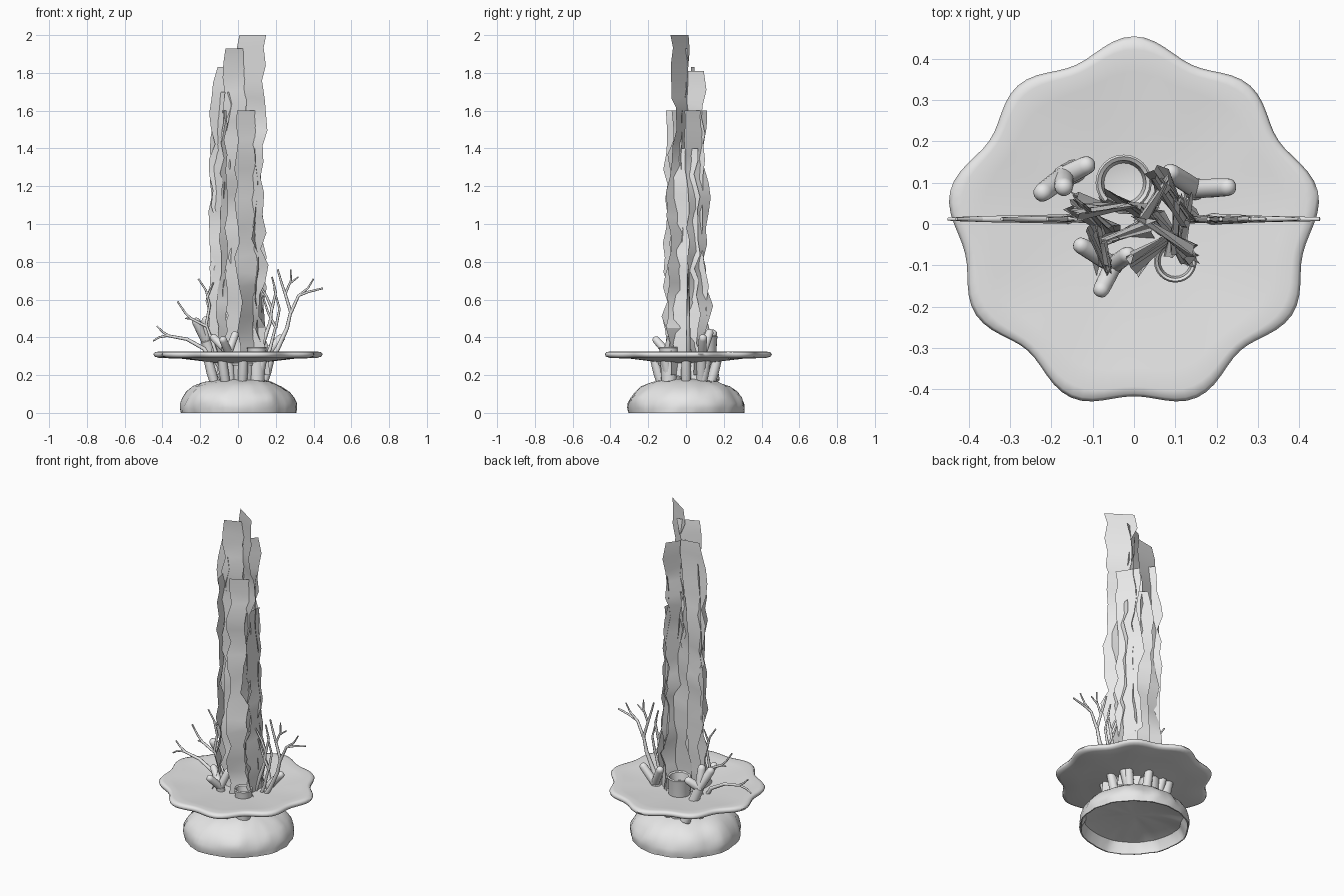
import bpy, bmesh, random
from math import sin, cos, pi, radians
from mathutils import Vector, noise

random.seed(11)
if "Cube" in bpy.data.objects:
    bpy.data.objects.remove(bpy.data.objects["Cube"])

GREY = (0.8, 0.8, 0.8, 1)
mat = bpy.data.materials.new("pale_grey")
mat.use_nodes = True
mat.diffuse_color = GREY
mat.node_tree.nodes["Principled BSDF"].inputs["Base Color"].default_value = GREY


def finish(name, bm, angle=40, solid=True):
    if solid:
        bmesh.ops.recalc_face_normals(bm, faces=bm.faces)
    mesh = bpy.data.meshes.new(name)
    bm.to_mesh(mesh)
    bm.free()
    mesh.materials.append(mat)
    obj = bpy.data.objects.new(name, mesh)
    bpy.context.collection.objects.link(obj)
    bpy.ops.object.select_all(action='DESELECT')
    obj.select_set(True)
    bpy.context.view_layer.objects.active = obj
    bpy.ops.object.shade_smooth_by_angle(angle=radians(angle))


def bridge(bm, rings):
    for a, b in zip(rings, rings[1:]):
        n = len(a)
        for i in range(n):
            j = (i + 1) % n
            bm.faces.new((a[i], a[j], b[j], b[i]))


def lathe(name, profile, sides, centre=(0, 0), shape=None, angle=40):
    """Turn a radius/height profile; shape may displace each point."""
    bm = bmesh.new()
    rings = []
    for r, z in profile:
        ring = []
        for i in range(sides):
            t = 2 * pi * i / sides
            p = Vector((r * cos(t), r * sin(t), z))
            if shape:
                p = shape(p, t)
            ring.append(bm.verts.new(p + Vector((*centre, 0))))
        rings.append(ring)
    bridge(bm, rings)
    bmesh.ops.remove_doubles(bm, verts=bm.verts, dist=0.0002)
    finish(name, bm, angle)


def add_tube(bm, points, radii, sides):
    """Sweep a tapering round tube along a path."""
    pts = [Vector(p) for p in points]
    rings = []
    for k, p in enumerate(pts):
        d = pts[min(k + 1, len(pts) - 1)] - pts[max(k - 1, 0)]
        q = Vector((0, 0, 1)).rotation_difference(d)
        rings.append([bm.verts.new(p + q @ Vector((radii[k] * cos(2 * pi * i / sides),
                                                   radii[k] * sin(2 * pi * i / sides), 0)))
                      for i in range(sides)])
    bridge(bm, rings)
    bm.faces.new(rings[0][::-1])
    bm.faces.new(rings[-1])


# Lumpy rock base with a shallow hollow underneath
def lumpy(p, t):
    n = noise.noise(p * 8) * 0.012 + noise.noise(p * 18) * 0.009
    q = p + Vector((p.x, p.y, 0.1)).normalized() * n
    q.z = 0 if p.z == 0 else max(q.z, 0.005)
    return q


lathe("rock_base", [(0, 0.085), (0.1, 0.084), (0.2, 0.078), (0.275, 0.065), (0.292, 0.03), (0.297, 0),
                    (0.304, 0), (0.308, 0.025), (0.307, 0.05), (0.295, 0.08), (0.272, 0.11),
                    (0.235, 0.14), (0.18, 0.163), (0.12, 0.175), (0.06, 0.18), (0, 0.182)],
      72, shape=lumpy, angle=45)


# Scalloped plate with nine lobes
def scallop(p, t):
    r = Vector((p.x, p.y)).length / 0.44
    k = 1 + (0.043 * cos(9 * (t - pi / 2)) + 0.02 * cos(4 * t) - 0.025) * r ** 3
    return Vector((p.x * k, p.y * k, p.z))


lathe("scalloped_plate", [(0, 0.295), (0.12, 0.3), (0.25, 0.31), (0.36, 0.32), (0.41, 0.325),
                          (0.43, 0.322), (0.438, 0.311), (0.433, 0.298), (0.41, 0.291),
                          (0.3, 0.287), (0.2, 0.275), (0.1, 0.262), (0, 0.258)],
      108, shape=scallop, angle=60)


# Open barrel sponges
def barrel(name, x, y, r, top):
    lathe(name, [(0, 0.15), (r * 0.75, 0.15), (r * 0.85, 0.25), (r * 0.95, top - 0.02),
                 (r, top - 0.006), (r * 0.93, top), (r * 0.8, top - 0.006),
                 (r * 0.7, top - 0.05), (0, top - 0.06)], 24, (x, y))


barrel("rear_barrel", -0.025, 0.1, 0.068, 0.41)
barrel("front_barrel", 0.1, -0.09, 0.052, 0.35)
barrel("centre_barrel", 0.03, -0.08, 0.07, 0.27)


# Blunt finger coral clusters, each a stem that forks into tips
def fingers(name, root, fork, tips, r):
    bm = bmesh.new()
    a, f = Vector(root), Vector(fork)
    add_tube(bm, [a, a.lerp(f, 0.5), f, f + (f - a).normalized() * r * 0.6],
             [r * 1.2, r * 1.2, r * 1.15, r * 0.6], 16)
    for tip in tips:
        b = Vector(tip)
        d = (b - f).normalized() * r
        add_tube(bm, [f - d * 0.5, f.lerp(b, 0.4), b - d, b - d * 0.45, b - d * 0.1, b],
                 [r, r, r * 0.95, r * 0.85, r * 0.5, r * 0.15], 14)
    finish(name, bm)


fingers("left_fingers", (-0.1, 0.15, 0.17), (-0.17, 0.115, 0.38),
        [(-0.23, 0.07, 0.5), (-0.17, 0.085, 0.51), (-0.1, 0.15, 0.43)], 0.024)
fingers("right_fingers", (0.1, 0.08, 0.17), (0.15, 0.085, 0.31),
        [(0.24, 0.09, 0.41), (0.08, 0.13, 0.44)], 0.023)
fingers("front_fingers", (-0.04, -0.08, 0.17), (-0.05, -0.1, 0.32),
        [(-0.085, -0.17, 0.4), (-0.14, -0.045, 0.41), (-0.01, -0.07, 0.43)], 0.021)

# Leaning stubs between the rock and the plate
bm = bmesh.new()
for i in range(9):
    t = 2 * pi * i / 9
    p = Vector((0.13 * cos(t), 0.13 * sin(t), 0.15))
    add_tube(bm, [p, p * 1.15 + Vector((0, 0, 0.04)), p * 1.3 + Vector((0, 0, 0.09))],
             [0.024, 0.026, 0.024], 12)
finish("lower_stubs", bm)


# Flat branching sea fans
def fan(name, limbs):
    bm = bmesh.new()
    for r, path in limbs:
        n = len(path) - 1
        add_tube(bm, [(x, 0.012, z) for x, z in path],
                 [r * (1 - 0.45 * k / n) for k in range(n + 1)], 8)
    finish(name, bm, 60)


fan("right_fan", [
    (0.015, [(0.1, 0.17), (0.21, 0.34), (0.26, 0.45), (0.28, 0.54)]),
    (0.009, [(0.28, 0.53), (0.32, 0.62), (0.37, 0.64), (0.45, 0.66)]),
    (0.007, [(0.32, 0.62), (0.37, 0.66), (0.4, 0.71)]),
    (0.009, [(0.28, 0.53), (0.25, 0.63), (0.23, 0.69), (0.21, 0.76)]),
    (0.007, [(0.25, 0.63), (0.28, 0.7), (0.28, 0.76)]),
    (0.006, [(0.28, 0.69), (0.32, 0.72)])])
fan("inner_fan", [
    (0.013, [(0.07, 0.17), (0.13, 0.36), (0.17, 0.48), (0.18, 0.56)]),
    (0.008, [(0.18, 0.55), (0.15, 0.62), (0.11, 0.68)]),
    (0.008, [(0.18, 0.55), (0.2, 0.64), (0.18, 0.72)])])
fan("middle_fan", [
    (0.012, [(0.1, 0.17), (0.17, 0.34), (0.2, 0.46)]),
    (0.008, [(0.2, 0.45), (0.16, 0.53), (0.13, 0.62)]),
    (0.008, [(0.2, 0.45), (0.22, 0.55), (0.19, 0.66)])])
fan("left_fan", [
    (0.013, [(-0.08, 0.17), (-0.18, 0.34), (-0.27, 0.39), (-0.38, 0.41)]),
    (0.007, [(-0.37, 0.41), (-0.42, 0.4), (-0.45, 0.38)]),
    (0.007, [(-0.37, 0.41), (-0.4, 0.43), (-0.43, 0.46)])])
fan("upper_left_fan", [
    (0.012, [(-0.07, 0.17), (-0.13, 0.36), (-0.17, 0.47)]),
    (0.008, [(-0.17, 0.46), (-0.25, 0.5), (-0.28, 0.53), (-0.32, 0.59)]),
    (0.006, [(-0.25, 0.5), (-0.28, 0.5)]),
    (0.008, [(-0.17, 0.46), (-0.15, 0.57), (-0.17, 0.65), (-0.21, 0.71)]),
    (0.006, [(-0.16, 0.62), (-0.13, 0.69)])])


# Tall jagged kelp ribbons that twist as they rise
def ribbon(name, x, y, yaw, width, top):
    bm = bmesh.new()
    steps = round((top - 0.2) / 0.08)
    rows = []
    turn = 0
    for k in range(steps + 1):
        f = k / steps
        z = 0.2 + (top - 0.2) * f
        turn = turn * 0.65 + random.uniform(-24, 24)
        t = radians(yaw + turn * (1 - 0.8 * f))
        side = Vector((cos(t), sin(t), 0))
        c = Vector((x, y, 0)) * (1.2 - 0.25 * f) + Vector((0, 0, z))
        c += Vector((-sin(t), cos(t), 0)) * random.uniform(-0.012, 0.012)
        c += side * random.uniform(-0.016, 0.016)
        w = width * (0.5 + random.uniform(-0.08, 0.08))
        drop = random.uniform(-0.025, 0.025) if k < steps else 0
        rows.append([bm.verts.new(c - side * w), bm.verts.new(c + side * w + Vector((0, 0, drop)))])
    for a, b in zip(rows, rows[1:]):
        bm.faces.new((a[0], a[1], b[1], b[0]))
    finish(name, bm, 30, solid=False)


for i, spec in enumerate([
        (0.08, -0.025, -32, 0.15, 2.0), (-0.015, -0.02, 25, 0.12, 1.93),
        (-0.07, 0.035, 5, 0.13, 1.83), (0.045, 0.045, 55, 0.11, 1.81),
        (-0.095, 0.015, -45, 0.12, 1.7), (0.085, 0.055, 125, 0.13, 1.6),
        (0.04, -0.055, 30, 0.12, 1.6), (-0.01, 0.04, 150, 0.12, 1.5),
        (-0.075, -0.055, 105, 0.11, 1.6), (0.1, 0.0, 80, 0.13, 1.4)]):
    ribbon("kelp_ribbon_%d" % (i + 1), *spec)
